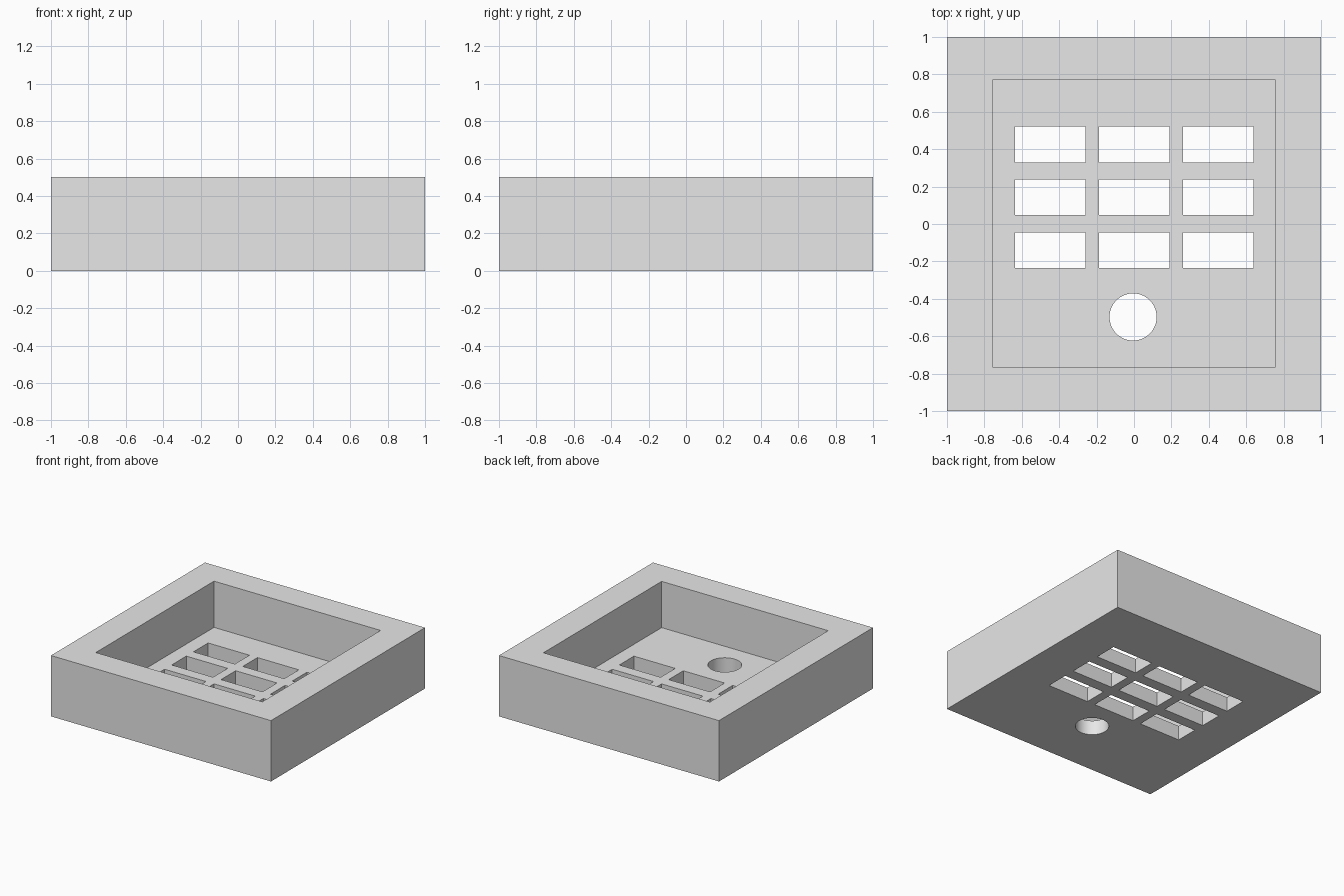
import bpy

old = bpy.data.objects.get("Cube")
if old:
    bpy.data.objects.remove(old, do_unlink=True)

grey = bpy.data.materials.new("plain_grey")
grey.use_nodes = True
grey.diffuse_color = (0.8, 0.8, 0.8, 1)
grey.node_tree.nodes["Principled BSDF"].inputs["Base Color"].default_value = (0.8, 0.8, 0.8, 1)


def box(name, x0, x1, y0, y1, z0, z1):
    bpy.ops.mesh.primitive_cube_add(size=1, location=((x0 + x1) / 2, (y0 + y1) / 2, (z0 + z1) / 2))
    ob = bpy.context.object
    ob.name = name
    ob.scale = (x1 - x0, y1 - y0, z1 - z0)
    bpy.ops.object.transform_apply(location=True, rotation=False, scale=True)
    ob.data.materials.append(grey)
    return ob


def cut(target, cutter):
    cutter.hide_render = True
    mod = target.modifiers.new("cut", 'BOOLEAN')
    mod.operation = 'DIFFERENCE'
    mod.solver = 'EXACT'
    mod.object = cutter
    bpy.context.view_layer.objects.active = target
    bpy.ops.object.modifier_apply(modifier=mod.name)
    bpy.data.objects.remove(cutter, do_unlink=True)


# Square block hollowed into an open tray
FLOOR = 0.12
tray = box("tray", -1, 1, -1, 1, 0, 0.5)
cut(tray, box("cavity", -0.757, 0.757, -0.765, 0.77, FLOOR, 0.7))

# Three by three grid of rectangular slots through the floor
for x in (-0.448, 0.001, 0.45):
    for y in (0.425, 0.142, -0.14):
        cut(tray, box("slot", x - 0.188, x + 0.188, y - 0.095, y + 0.095, -0.1, 0.25))

# Round hole near the front
bpy.ops.mesh.primitive_cylinder_add(vertices=64, radius=0.126, depth=0.4, location=(-0.005, -0.497, 0.05))
drill = bpy.context.object
drill.data.materials.append(grey)
cut(tray, drill)

# Smooth only the wall of the round hole
bpy.ops.object.select_all(action='DESELECT')
tray.select_set(True)
bpy.context.view_layer.objects.active = tray
bpy.ops.object.shade_smooth_by_angle(angle=0.5)
